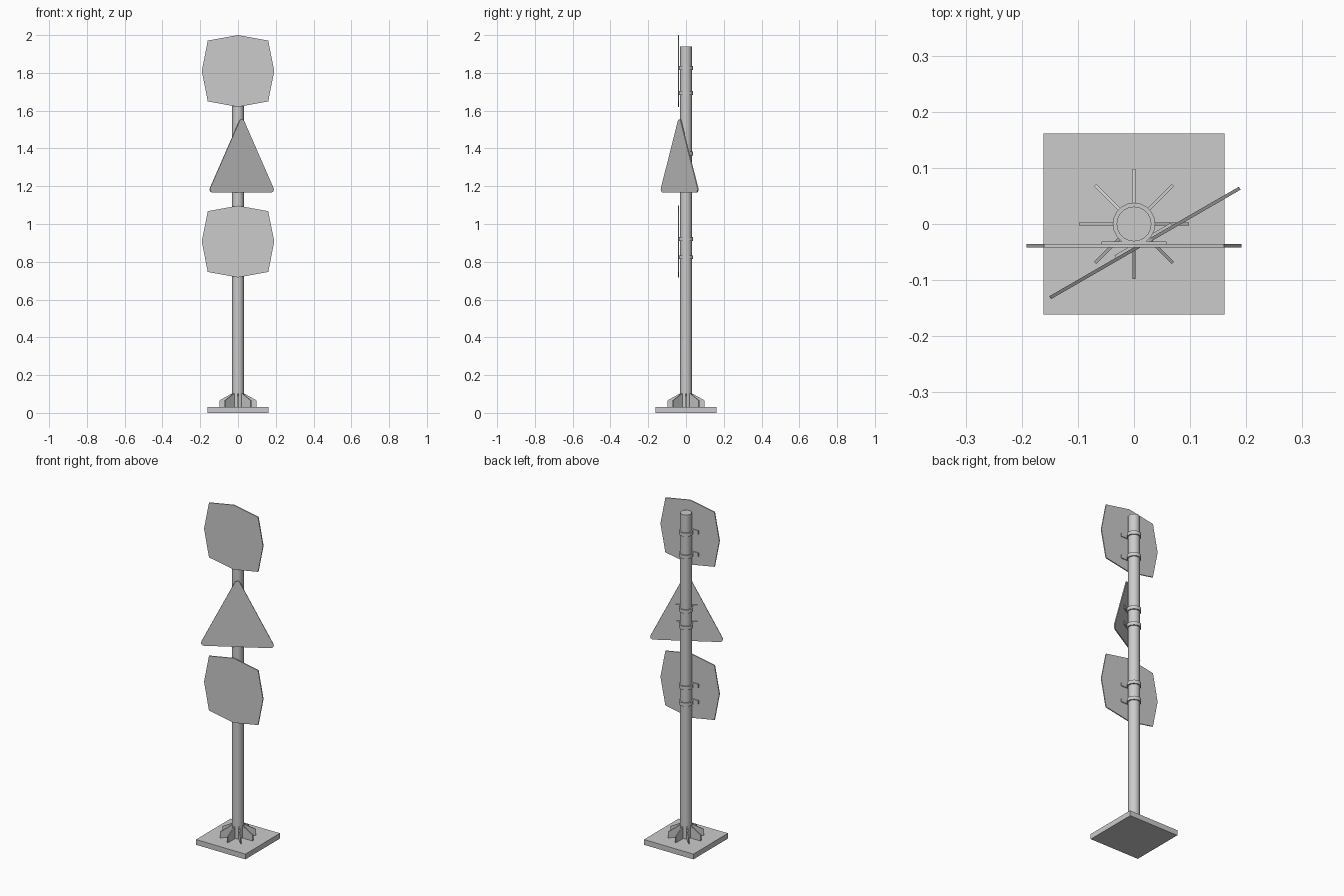
import bpy, bmesh
from math import sin, cos, pi, radians
from mathutils import Matrix, Vector

if "Cube" in bpy.data.objects:
    bpy.data.objects.remove(bpy.data.objects["Cube"])


def make(name, bm, rot=0.0, smooth=False):
    bmesh.ops.recalc_face_normals(bm, faces=bm.faces)
    me = bpy.data.meshes.new(name)
    bm.to_mesh(me)
    bm.free()
    ob = bpy.data.objects.new(name, me)
    bpy.context.collection.objects.link(ob)
    ob.rotation_euler.z = rot
    if smooth:
        bpy.ops.object.select_all(action='DESELECT')
        ob.select_set(True)
        bpy.context.view_layer.objects.active = ob
        bpy.ops.object.shade_smooth_by_angle(angle=radians(35))
    return ob


def box(name, lo, hi, rot=0.0):
    bm = bmesh.new()
    bmesh.ops.create_cube(bm, size=1)
    for v in bm.verts:
        v.co = [(a + b) / 2 + c * (b - a) for a, b, c in zip(lo, hi, v.co)]
    return make(name, bm, rot)


def plate(name, pts, y0, y1, rot=0.0):
    """Extrude an x-z outline from y0 to y1, turned around the pole."""
    bm = bmesh.new()
    f = bm.faces.new([bm.verts.new((x, y0, z)) for x, z in pts])
    new = bmesh.ops.extrude_face_region(bm, geom=[f])['geom']
    bmesh.ops.translate(bm, vec=(0, y1 - y0, 0),
                        verts=[g for g in new if isinstance(g, bmesh.types.BMVert)])
    return make(name, bm, rot)


def clamp_ring(name, z, h, r0, r1, n=20):
    bm = bmesh.new()
    rows = []
    for r, dz in ((r0, -h), (r1, -h), (r1, h), (r0, h)):
        rows.append([bm.verts.new((r * cos(2 * pi * i / n), r * sin(2 * pi * i / n), z + dz / 2))
                     for i in range(n)])
    for k in range(4):
        a, b = rows[k], rows[(k + 1) % 4]
        for i in range(n):
            j = (i + 1) % n
            bm.faces.new((a[i], a[j], b[j], b[i]))
    return make(name, bm, smooth=True)


# Base plate
box("base_plate", (-0.161, -0.161, 0), (0.161, 0.161, 0.031))

# Pole
bm = bmesh.new()
bmesh.ops.create_cone(bm, cap_ends=True, segments=20, radius1=0.031, radius2=0.031,
                      depth=1.91, matrix=Matrix.Translation((0, 0, 0.985)))
make("pole", bm, smooth=True)

# Gusset fins around the foot of the pole
for i in range(8):
    plate(f"base_fin_{i + 1}",
          [(0.025, 0.03), (0.098, 0.03), (0.098, 0.066), (0.034, 0.102), (0.025, 0.102)],
          -0.003, 0.003, i * pi / 4)

# Bulged square signs
for name, z in (("upper", 1.81), ("lower", 0.907)):
    outline = [(0, 0.19), (0.16, 0.161), (0.192, 0), (0.16, -0.161),
               (0, -0.19), (-0.16, -0.161), (-0.192, 0), (-0.16, 0.161)]
    plate(f"{name}_sign", [(x, z + dz) for x, dz in outline], -0.042, -0.036)

# Triangular sign with rounded corners, turned 30 degrees
r = 0.016
tri = []
for cx, cz, start in ((0, 1.538, 30), (-0.179, 1.183, 150), (0.179, 1.183, 270)):
    for k in range(5):
        a = radians(start + 30 * k)
        tri.append((cx + r * cos(a), cz + r * sin(a)))
plate("triangle_sign", tri, -0.042, -0.036, radians(30))

# Clamps: ring around the pole and strap behind each sign
for name, heights, rot in (("upper", (1.825, 1.694), 0),
                           ("triangle", (1.372, 1.275), radians(30)),
                           ("lower", (0.921, 0.824), 0)):
    for i, z in enumerate(heights):
        clamp_ring(f"{name}_clamp_ring_{i + 1}", z, 0.021, 0.03, 0.038)
        box(f"{name}_clamp_strap_{i + 1}", (-0.058, -0.037, z - 0.0105),
            (0.058, -0.031, z + 0.0105), rot)
